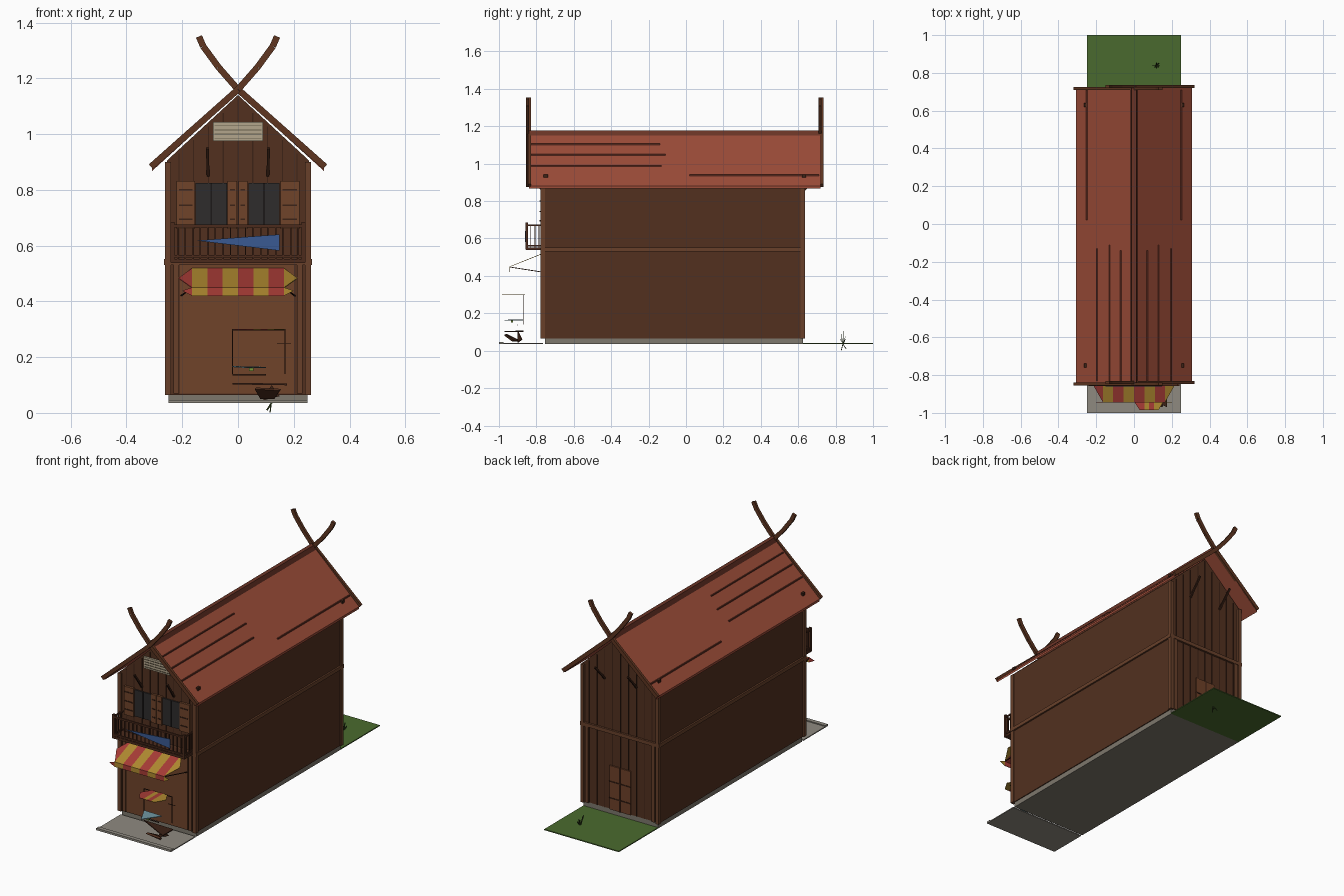
import bpy, bmesh, math, random
from mathutils import Vector

if "Cube" in bpy.data.objects:
    bpy.data.objects.remove(bpy.data.objects["Cube"])

random.seed(4)
MATS = {}


def mat(hexcol):
    if hexcol not in MATS:
        rgb = [int(hexcol[i:i + 2], 16) / 255 for i in (0, 2, 4)]
        m = bpy.data.materials.new("paint_" + hexcol)
        m.diffuse_color = [((c + .055) / 1.055) ** 2.4 for c in rgb] + [1]
        m.use_nodes = True
        m.node_tree.nodes["Principled BSDF"].inputs["Base Color"].default_value = m.diffuse_color
        MATS[hexcol] = m
    return MATS[hexcol]


class Part:
    """Collects boxes, beams, plates and prisms into one named object."""
    def __init__(self, name, col):
        self.bm = bmesh.new()
        me = bpy.data.meshes.new(name)
        self.ob = bpy.data.objects.new(name, me)
        bpy.context.collection.objects.link(self.ob)
        me.materials.append(mat(col))

    def prism(self, pts, off):
        a = [self.bm.verts.new(p) for p in pts]
        b = [self.bm.verts.new(Vector(p) + Vector(off)) for p in pts]
        self.bm.faces.new(a)
        self.bm.faces.new(b[::-1])
        for i in range(len(a)):
            j = (i + 1) % len(a)
            self.bm.faces.new((a[j], a[i], b[i], b[j]))
        return self

    def box(self, x0, x1, y0, y1, z0, z1):
        return self.prism([(x0, y0, z0), (x1, y0, z0), (x1, y1, z0), (x0, y1, z0)], (0, 0, z1 - z0))

    def beam(self, p, q, w, h=None):
        p, q = Vector(p), Vector(q)
        d = (q - p).normalized()
        s = d.cross(Vector((0, 1, 0)) if abs(d.y) < .9 else Vector((0, 0, 1))).normalized()
        t = d.cross(s) * (h or w) / 2
        s = s * w / 2
        return self.prism([p + s + t, p - s + t, p - s - t, p + s - t], q - p)

    def done(self):
        bmesh.ops.recalc_face_normals(self.bm, faces=self.bm.faces)
        self.bm.to_mesh(self.ob.data)
        self.bm.free()


def roof_z(x):
    return 1.165 - .92 * abs(x)


DARK, WALL, FACE, TRIM = "3c2216", "52301f", "70442a", "68402a"
RED, YEL = "a83c36", "b08a30"
YF, YB = -.765, .625

# ground
Part("pavement", "8f8a80").box(-.25, .25, -1, YF, .035, .041).box(-.25, .25, -1, -.975, .041, .047).done()
Part("grass", "4a6a2e").box(-.25, .25, YB, 1, .035, .041).done()
Part("foundation", "7d776c").box(-.25, .25, -.755, YB, .035, .07).done()

# body with gables
Part("walls", WALL).prism([(-.255, YF, .065), (.255, YF, .065), (.255, YF, .905),
                           (0, YF, 1.14), (-.255, YF, .905)], (0, YB - YF, 0)).done()
Part("shopfront_shutter", FACE).box(-.208, .2, YF - .004, YF, .07, .53).done()

trim = Part("timber_frame", TRIM)
for s in (-1, 1):
    for y in (YF, YB):
        trim.box(s * .24, s * .262, y - .012, y + .012, .065, .9)
        o = -.01 if y < 0 else .004
        trim.box(s * .212, s * .232, y + o, y + o + .006, .07, .53)
    trim.box(s * .25, s * .265, YF, YB, .53, .552)
for y in (YF, YB):
    trim.box(-.265, .265, y - .012, y + .012, .53, .552)
trim.done()

# board joints on both gable ends
joints = Part("board_joints", DARK)
for i in range(-4, 5):
    x = i * .053
    joints.box(x - .002, x + .002, YF - .003, YF, .55, roof_z(x) - .04)
    joints.box(x - .002, x + .002, YB, YB + .003, .07, roof_z(x) - .04)
joints.done()

# roof
roof = Part("roof", "9c4c38")
roof.prism([(-.308, -.84, roof_z(.308)), (0, -.84, 1.168), (.308, -.84, roof_z(.308)),
            (.308, -.84, roof_z(.308) - .014), (0, -.84, 1.148), (-.308, -.84, roof_z(.308) - .014)], (0, 1.56, 0))
roof.done()
Part("ridge_cap", "6a3426").prism([(-.02, -.845, 1.15), (.02, -.845, 1.15), (.012, -.845, 1.178),
                                   (-.012, -.845, 1.178)], (0, 1.57, 0)).done()
streaks = Part("roof_streaks", "6a3426")
clips = Part("roof_clips", DARK)
for s in (-1, 1):
    for x, a, b in ((.07, -.83, -.14), (.13, -.83, -.11), (.195, -.83, -.13), (.25, .02, .71)):
        z = roof_z(x) + .002
        streaks.beam((s * x, a, z), (s * x, b, z), .006, .008)
    for y in (-.75, .63):
        clips.box(s * .252, s * .266, y - .011, y + .011, .925, .942)
streaks.done()
clips.done()

# barge boards that cross at the ridge and rise as horns
barge = Part("barge_boards_and_horns", "5e3520")
for k, y in enumerate((-.843, .722)):
    for s in (-1, 1):
        yy = y + s * .005
        pts = [(s * .312, .883), (0, 1.16), (-s * .07, 1.24), (-s * .125, 1.315), (-s * .14, 1.35)]
        for (xa, za), (xb, zb) in zip(pts, pts[1:]):
            barge.beam((xa, yy, za), (xb, yy, zb), .023, .016)
barge.done()

# struts under both overhangs
struts = Part("gable_struts", DARK)
for s in (-1, 1):
    struts.beam((s * .107, YF, .85), (s * .11, -.835, .95), .01)
    struts.beam((s * .107, YB, .85), (s * .11, .715, .95), .01)
struts.done()

# attic vent
Part("attic_vent", "b3a68c").box(-.09, .09, YF - .012, YF, .975, 1.043).done()
slats = Part("vent_slats", "6b604c")
for z in (.985, 1.0, 1.015, 1.03):
    slats.box(-.085, .085, YF - .015, YF - .01, z - .0015, z + .0015)
slats.done()

# upper windows and shutters
glass = Part("windows", "2e2c2c")
frame = Part("window_mullions", "1c1818")
for x0, x1 in ((-.152, -.04), (.037, .149)):
    glass.box(x0, x1, YF - .008, YF, .665, .825)
    m = (x0 + x1) / 2
    frame.box(m - .003, m + .003, YF - .011, YF, .665, .825)
glass.done()
frame.done()
shut = Part("window_shutters", FACE)
hinge = Part("shutter_hinges", DARK)
for x0, x1 in ((-.22, -.155), (-.037, -.003), (.001, .034), (.152, .22)):
    shut.box(x0, x1, YF - .014, YF, .66, .832)
    for z in (.695, .745, .8):
        hinge.box(x0 + .008, x1 - .008, YF - .017, YF - .012, z - .003, z + .003)
shut.done()
hinge.done()

# balcony
bal = Part("balcony", "4c2b1c")
bal.box(-.24, .24, -.855, YF, .538, .552)
for z in (.562, .67):
    bal.beam((-.24, -.852, z), (.24, -.852, z), .01)
    for s in (-1, 1):
        bal.beam((s * .236, -.852, z), (s * .236, YF, z), .008)
for s in (-1, 1):
    bal.box(s * .228, s * .242, -.858, -.845, .54, .685)
    for y in (-.83, -.807, -.785):
        bal.beam((s * .236, y, .55), (s * .236, y, .67), .005)
for i in range(17):
    x = -.216 + i * .027
    bal.beam((x, -.852, .55), (x, -.852, .67), .005)
bal.done()
Part("blue_cloth", "3a5a92").prism([(-.15, -.862, .618), (.148, -.862, .582), (.148, -.862, .64)], (0, .003, 0)).done()

# striped awning with pointed ends
reds, yels = Part("awning_red_stripes", RED), Part("awning_yellow_stripes", YEL)


def slope(x, z):
    return (x, -.772 - (.519 - z) * 2.48, z)


for i in range(6):
    a, b = -.165 + i * .055, -.11 + i * .055
    p = yels if i % 2 == 0 else reds
    p.prism([slope(a, .519), slope(b, .519), slope(b, .45), slope(a, .45)], (0, 0, -.003))
    p.box(a, b, -.945, -.942, .42, .45)
for s, p in ((-1, reds), (1, yels)):
    p.prism([slope(s * .165, .519), slope(s * .213, .484), slope(s * .165, .45)], (0, 0, -.003))
    p.prism([(s * .165, -.945, .45), (s * .2, -.945, .438), (s * .165, -.945, .42)], (0, .003, 0))
reds.done()
yels.done()
rods = Part("awning_rods", DARK)
for s in (-1, 1):
    rods.beam((s * .205, YF, .42), (s * .165, -.94, .447), .004)
rods.done()

# market stall: canopy, poles, counter, goods
can_r, can_y = Part("stall_canopy_red", RED), Part("stall_canopy_yellow", YEL)
for i in range(4):
    p = can_y if i % 2 else can_r
    a, b = .03 + i * .025, .055 + i * .025
    p.box(a, b, -.985, -.862, .297, .3)
can_r.prism([(.03, -.985, .3), (-.01, -.925, .3), (.03, -.862, .3)], (0, 0, -.003))
can_y.prism([(.13, -.985, .3), (.165, -.925, .3), (.13, -.862, .3)], (0, 0, -.003))
can_r.done()
can_y.done()
stall = Part("stall_frame", DARK)
stall.beam((-.02, -.87, .14), (-.02, -.87, .3), .004)
stall.beam((.168, -.87, .14), (.168, -.87, .3), .004)
stall.beam((-.02, -.87, .298), (.168, -.87, .298), .004)
stall.beam((-.02, -.9, .137), (.1, -.9, .137), .004)
stall.beam((.14, -.87, .25), (.19, -.87, .25), .003)
stall.prism([(-.02, -.87, .108), (.175, -.87, .105), (.175, -.97, .105)], (0, 0, -.006))
stall.done()
Part("stall_counter_cloth", "6f97a2").prism([(-.02, -.87, .168), (.1, -.87, .165), (.03, -.97, .165)], (0, 0, -.004)).done()
Part("broken_crate", WALL).prism([(.06, -.97, .085), (.15, -.97, .08), (.13, -.93, .05), (.08, -.9, .05)],
                                 (.005, .01, .006)).prism([(.09, -.9, .045), (.15, -.88, .06), (.12, -.9, .1)],
                                                          (0, .006, 0)).done()
Part("fruit", "7a9a3a").box(.04, .055, -.935, -.925, .15, .165).done()

# back door
Part("back_door", "6e4028").box(-.07, .07, YB, YB + .008, .07, .335).done()
battens = Part("door_battens", DARK)
battens.box(-.003, .003, YB, YB + .011, .07, .335)
for z in (.14, .24):
    battens.box(-.07, .07, YB, YB + .011, z - .003, z + .003)
battens.done()

# garden plant
plant = Part("garden_plant", "35451f")
for i in range(8):
    a = i * math.tau / 8
    r = random.uniform(.012, .024)
    tip = (.12 + r * math.cos(a), .84 + r * math.sin(a), .01 if i == 3 else random.uniform(.05, .12))
    plant.beam((.12, .84, .035), tip, .006, .002)
plant.beam((.12, .84, .04), (.115, .83, .002), .004)
plant.done()
